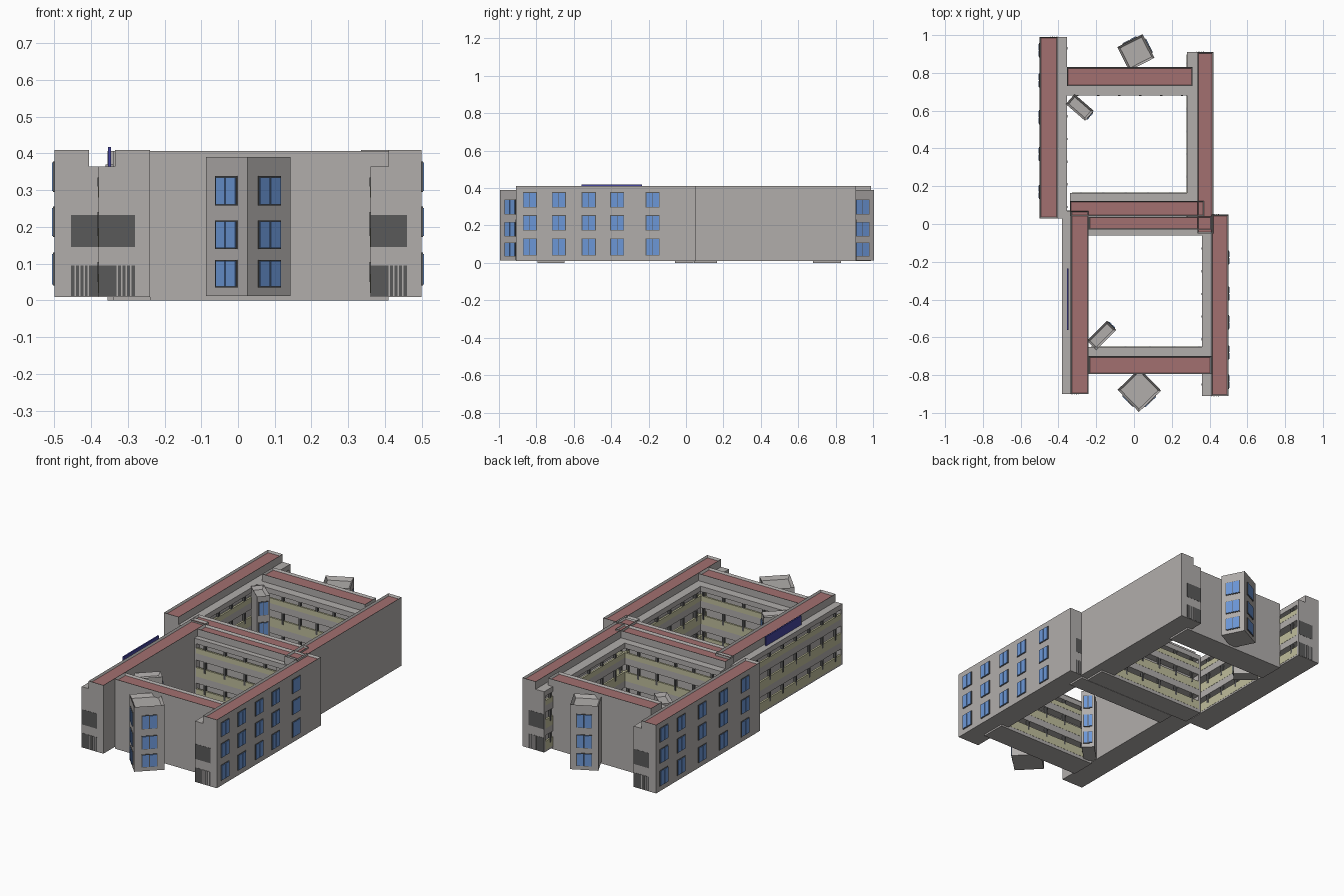
import bpy, bmesh, math
from mathutils import Matrix, Vector

if "Cube" in bpy.data.objects:
    bpy.data.objects.remove(bpy.data.objects["Cube"])


def mat(name, rgb):
    m = bpy.data.materials.new(name)
    m.diffuse_color = (*rgb, 1)
    m.use_nodes = True
    m.node_tree.nodes["Principled BSDF"].inputs["Base Color"].default_value = m.diffuse_color
    return m


WALL = mat("wall_grey", (0.44, 0.42, 0.41))
RED = mat("roof_red", (0.36, 0.16, 0.16))
YEL = mat("parapet_olive", (0.52, 0.51, 0.33))
DARK = mat("dark", (0.10, 0.10, 0.10))
BLUE = mat("glass_blue", (0.15, 0.31, 0.68))
NAVY = mat("sign_navy", (0.06, 0.06, 0.35))
WALL_FLOORS = [(0.04, 0.13), (0.172, 0.255), (0.295, 0.378)]
TOWER_FLOORS = [(0.035, 0.11), (0.14, 0.218), (0.258, 0.338)]


def frame(o, u, v):
    """Local frame: u along the length, v outwards from the plain wall."""
    return Matrix(((u[0], v[0], 0, o[0]), (u[1], v[1], 0, o[1]), (0, 0, 1, 0), (0, 0, 0, 1)))


def finish(bm, name, mats):
    bmesh.ops.recalc_face_normals(bm, faces=bm.faces)
    me = bpy.data.meshes.new(name)
    bm.to_mesh(me)
    bm.free()
    for m in mats:
        me.materials.append(m)
    ob = bpy.data.objects.new(name, me)
    bpy.context.collection.objects.link(ob)


def add_box(bm, M, b):
    x0, x1, y0, y1, z0, z1 = b
    c = Vector(((x0 + x1) / 2, (y0 + y1) / 2, (z0 + z1) / 2))
    s = Matrix.Diagonal((abs(x1 - x0), abs(y1 - y0), abs(z1 - z0), 1))
    bmesh.ops.create_cube(bm, size=1, matrix=M @ Matrix.Translation(c) @ s)


def boxes(name, M, items, m):
    bm = bmesh.new()
    for b in items:
        add_box(bm, M, b)
    finish(bm, name, [m])


def block(name, M, b, roof, rim=0.009, drop=0.012):
    """Box with a sunken roof behind a thin parapet rim."""
    bm = bmesh.new()
    add_box(bm, M, b)
    bmesh.ops.recalc_face_normals(bm, faces=bm.faces)
    top = max(bm.faces, key=lambda f: f.calc_center_median().z)
    bmesh.ops.inset_region(bm, faces=[top], thickness=rim)
    for v in top.verts:
        v.co.z -= drop
    top.material_index = 1
    finish(bm, name, [WALL, roof])


def windows(name, M, centres, width, floors, v=0.0):
    """Double-pane windows on the wall at v, facing -v."""
    frames, panes = [], []
    for c in centres:
        for z0, z1 in floors:
            h = width / 2
            frames.append((c - h, c + h, v - 0.003, v + 0.002, z0, z1))
            for a, b in ((c - h + 0.004, c - 0.002), (c + 0.002, c + h - 0.004)):
                panes.append((a, b, v - 0.006, v, z0 + 0.003, z1 - 0.003))
    boxes(name + "_window_frames", M, frames, DARK)
    boxes(name + "_window_panes", M, panes, BLUE)


def wing(name, o, u, v, L, w, g, z0=0.01, top=0.41, ends=True):
    M = frame(o, u, v)
    W = w + g
    block(name + "_body", M, (0, L, 0, w, z0, top), RED)
    # gallery slabs, roof ledge and end walls
    slabs = [(0, L, w, W, a, b) for a, b in ((z0, 0.02), (0.105, 0.145), (0.24, 0.28), (0.335, 0.365))]
    slabs += [(a, b, w, W, z0, 0.365) for a, b in ((0, 0.012), (L - 0.012, L))]
    boxes(name + "_gallery_slabs", M, slabs, WALL)
    # coloured balustrades and posts above them
    levels = ((0.02, 0.105), (0.145, 0.24), (0.28, 0.335))
    para = [(0.012, L - 0.012, W - 0.010, W + 0.001, a, a + 0.052 if a < 0.25 else a + 0.03)
            for a, b in levels]
    boxes(name + "_gallery_balustrades", M, para, YEL)
    n = max(2, round(L / 0.12))
    posts = [(L * (i + .5) / n - 0.006, L * (i + .5) / n + 0.006, W - 0.013, W + 0.002, a + 0.03, b)
             for i in range(n) for a, b in levels]
    boxes(name + "_gallery_posts", M, posts, DARK)
    # dark openings at the two ends, with slats on the ground floor
    if ends:
        panels, slats = [], []
        for a, b, s in ((-0.001, 0.003, -1), (L - 0.003, L + 0.001, 1)):
            panels += [(a, b, W - 0.1, W - 0.001, lo, hi) for lo, hi in ((0.012, 0.095), (0.145, 0.233))]
            e = a if s < 0 else b
            slats += [(e - 0.001, e + 0.001, W - 0.09 + k * 0.012, W - 0.086 + k * 0.012, 0.012, 0.095)
                      for k in range(4)]
        boxes(name + "_end_openings", M, panels, DARK)
        boxes(name + "_end_slats", M, slats, WALL)
    return M


N, S, E, Wd = (0, 1), (0, -1), (1, 0), (-1, 0)

# long wings
m_nw = wing("northwest_wing", (-0.50, 0.03), N, E, 0.96, 0.095, 0.05)
m_ne = wing("northeast_wing", (0.42, -0.05), N, Wd, 0.96, 0.085, 0.055)
m_sw = wing("southwest_wing", (-0.24, -0.90), N, Wd, 0.97, 0.095, 0.045)
m_se = wing("southeast_wing", (0.50, -0.91), N, Wd, 0.96, 0.09, 0.05)
windows("northwest_wing", m_nw, [y - 0.03 for y in (0.92, 0.76, 0.565, 0.37, 0.17)], 0.075, WALL_FLOORS)
windows("southeast_wing", m_se, [y + 0.91 for y in (-0.835, -0.68, -0.52, -0.368, -0.178)], 0.075, WALL_FLOORS)

# cross bars closing the two courtyards
bar = dict(z0=0.0, top=0.407, ends=False)
wing("north_bar", (-0.355, 0.83), E, S, 0.665, 0.10, 0.05, **bar)
wing("middle_bar_north", (-0.34, 0.042), E, N, 0.71, 0.08, 0.043, **bar)
wing("middle_bar_south", (-0.24, 0.040), E, S, 0.65, 0.07, 0.03, **bar)
wing("south_bar", (-0.24, -0.795), E, N, 0.65, 0.095, 0.05, **bar)


# rotated stair towers
def tower(name, x, y, deg, sx, sy, top, faces):
    M = Matrix.Translation((x, y, 0)) @ Matrix.Rotation(math.radians(deg), 4, 'Z')
    block(name, M, (-sx / 2, sx / 2, -sy / 2, sy / 2, 0.012, top), WALL, 0.016, 0.02)
    for q in faces:
        F = M @ Matrix.Rotation(math.radians(90 * q), 4, 'Z')
        d, wd = (sy, sx) if q % 2 == 0 else (sx, sy)
        windows(f"{name}_face{q}", F, [0], min(0.085, wd * 0.75), TOWER_FLOORS, -d / 2)


tower("south_tower", 0.028, -0.88, 44, 0.163, 0.163, 0.39, (0, 3))
tower("north_tower", 0.01, 0.908, 27, 0.15, 0.14, 0.39, (1, 2))
tower("north_court_tower", -0.287, 0.617, -41, 0.135, 0.07, 0.37, (1,))
tower("south_court_tower", -0.172, -0.59, 45, 0.15, 0.07, 0.37, (1,))

# blank sign board on the west ledge
boxes("sign_board", Matrix.Identity(4), [(-0.354, -0.346, -0.56, -0.235, 0.362, 0.418)], NAVY)
